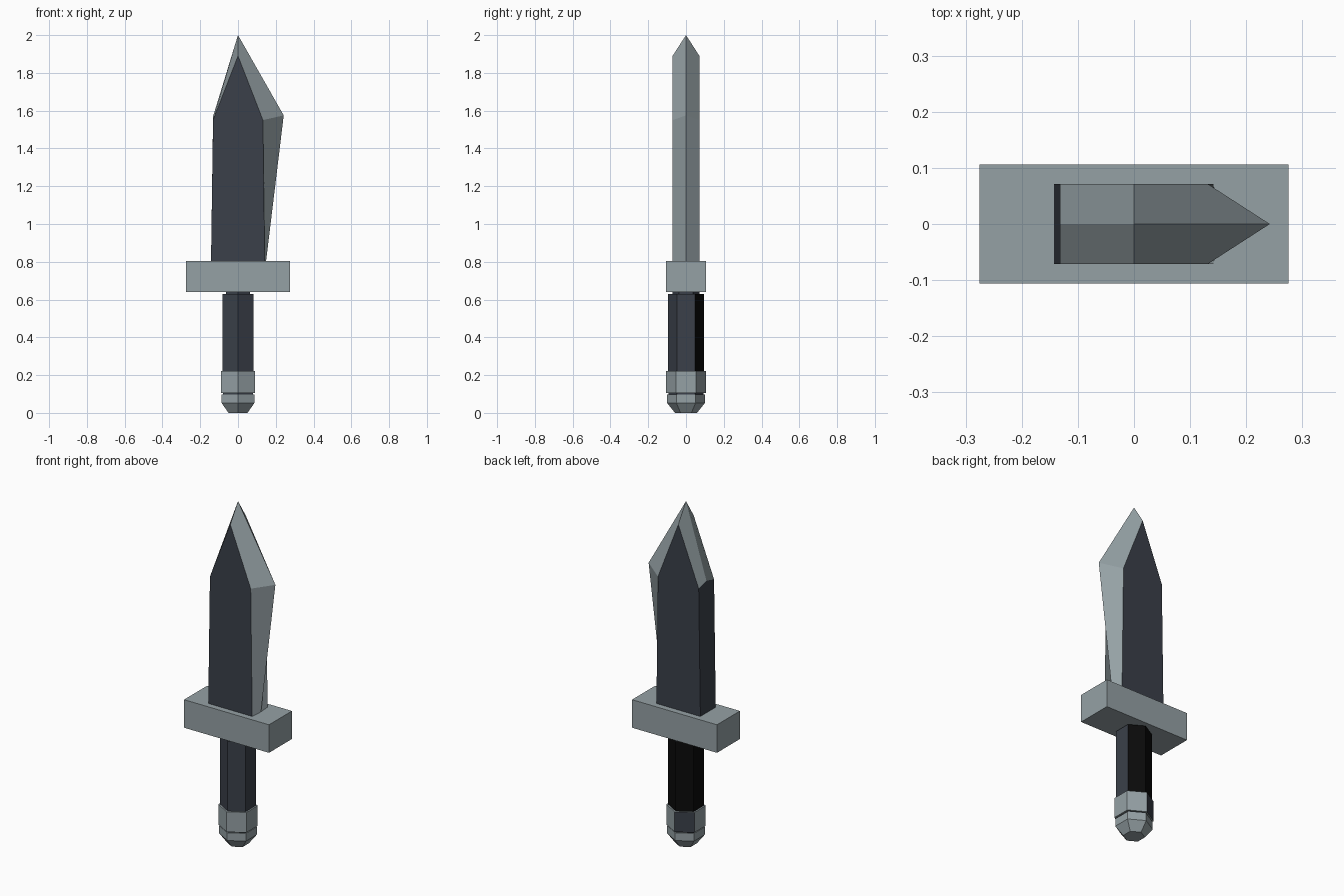
import bpy, bmesh, math

if "Cube" in bpy.data.objects:
    bpy.data.objects.remove(bpy.data.objects["Cube"])


def material(name, rgb):
    m = bpy.data.materials.new(name)
    m.diffuse_color = (*rgb, 1)
    m.use_nodes = True
    m.node_tree.nodes["Principled BSDF"].inputs["Base Color"].default_value = m.diffuse_color
    return m


STEEL = material("steel_grey", (0.30, 0.355, 0.375))
DARK = material("dark_slate", (0.043, 0.051, 0.068))
BLACK = material("black", (0.003, 0.003, 0.003))


def finish(name, bm, mats):
    bmesh.ops.recalc_face_normals(bm, faces=bm.faces)
    me = bpy.data.meshes.new(name)
    bm.to_mesh(me)
    bm.free()
    for m in mats:
        me.materials.append(m)
    ob = bpy.data.objects.new(name, me)
    bpy.context.collection.objects.link(ob)
    return ob


def hex_part(name, rings, mats, rule=lambda azimuth: 0):
    """Six-sided column through (radius, z) rings, corners on the y axis."""
    bm = bmesh.new()
    loops = [[bm.verts.new((r * math.cos(math.radians(a)), r * math.sin(math.radians(a)), z))
              for a in range(30, 390, 60)] for r, z in rings]
    for lo, hi in zip(loops, loops[1:]):
        for i in range(6):
            j = (i + 1) % 6
            f = bm.faces.new((lo[i], lo[j], hi[j], hi[i]))
            f.material_index = rule((60 + 60 * i) % 360)
    bm.faces.new(loops[0][::-1])
    bm.faces.new(loops[-1])
    return finish(name, bm, mats)


# Blade: dark flat plates front and back, steel bevels meeting in a centre ridge
plate = [(-0.143, 0.79), (-0.132, 1.55), (0, 1.89), (0.132, 1.55), (0.142, 0.79)]
ridge = [(-0.143, 0.79), (-0.132, 1.57), (0, 2.0), (0.242, 1.575), (0.147, 0.79)]
bm = bmesh.new()
front, mid, back = [[bm.verts.new((x, y, z)) for x, z in outline]
                    for outline, y in ((plate, -0.071), (ridge, 0), (plate, 0.071))]
for side in (front, back):
    bm.faces.new(side).material_index = 1
    for i in range(5):
        j = (i + 1) % 5
        f = bm.faces.new((side[i], side[j], mid[j], mid[i]))
        f.material_index = 1 if i == 0 else 0
finish("blade", bm, [STEEL, DARK])

# Crossguard
bm = bmesh.new()
bmesh.ops.create_cube(bm, size=1)
for v in bm.verts:
    v.co = (v.co.x * 0.55, v.co.y * 0.212, 0.723 + v.co.z * 0.164)
finish("crossguard", bm, [STEEL])

# Grip: slate towards the front, black towards the back
hex_part("grip", [(0.095, 0.21), (0.095, 0.63)], [DARK, BLACK],
         lambda a: 1 if a in (60, 120, 180) else 0)
hex_part("grip_neck", [(0.072, 0.62), (0.072, 0.65)], [DARK])

# Pommel: collar with one dark face, thin groove, tapered cap
hex_part("pommel_collar", [(0.105, 0.104), (0.105, 0.222)], [STEEL, DARK],
         lambda a: 1 if a == 120 else 0)
hex_part("pommel_groove", [(0.093, 0.09), (0.093, 0.115)], [DARK])
hex_part("pommel_cap", [(0.058, 0), (0.1, 0.052), (0.1, 0.097)], [STEEL])
